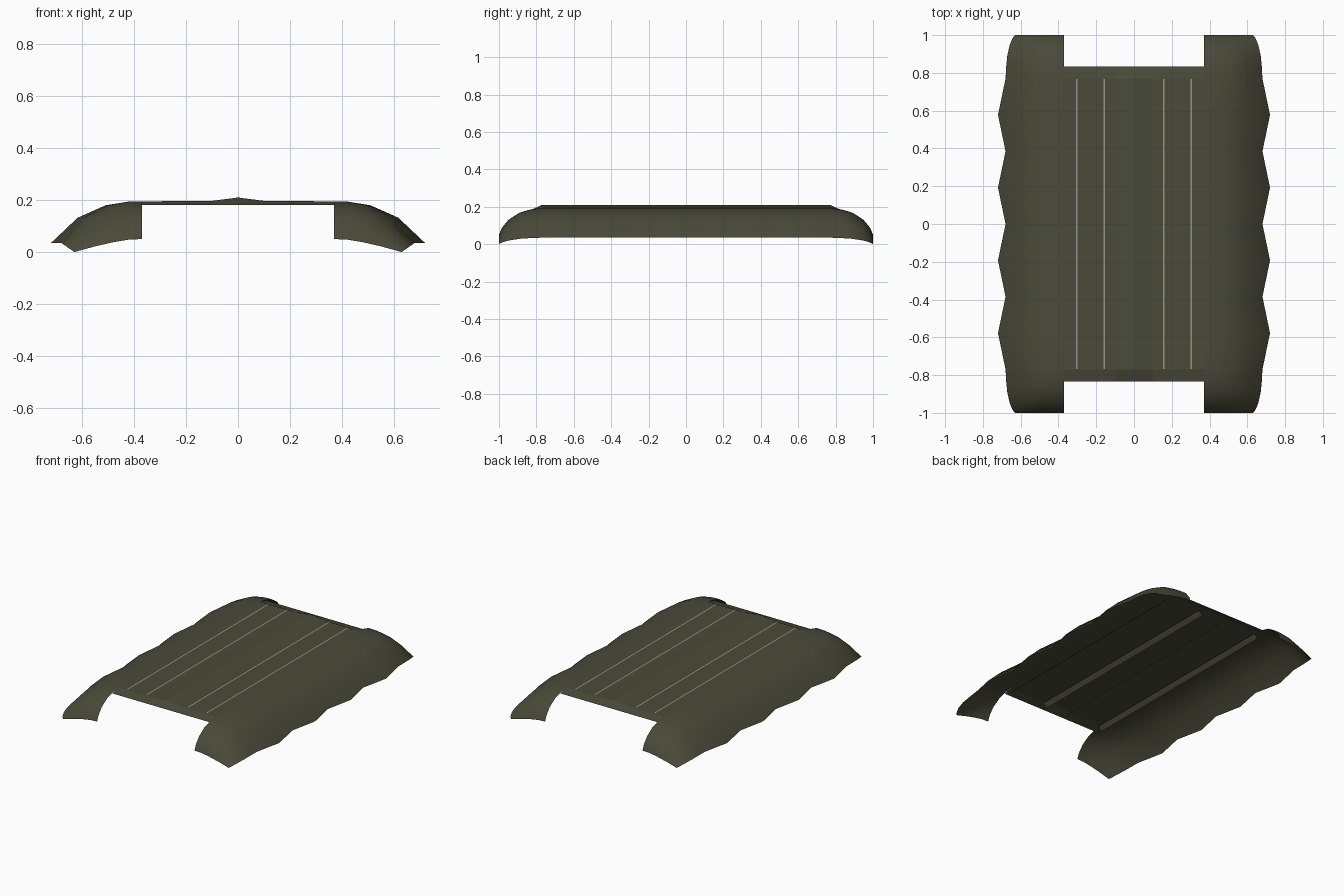
import bpy, math

if "Cube" in bpy.data.objects:
    bpy.data.objects.remove(bpy.data.objects["Cube"])

def material(name, rgb):
    m = bpy.data.materials.new(name)
    m.diffuse_color = (*rgb, 1)
    m.use_nodes = True
    m.node_tree.nodes["Principled BSDF"].inputs["Base Color"].default_value = m.diffuse_color
    return m

OLIVE = material("olive_drab", (0.068, 0.068, 0.042))
GREY = material("light_grey", (0.30, 0.30, 0.28))

def sheet(name, rows, mat, smooth=False):
    """Skin rows of points (y rising by row, x rising along a row) facing up."""
    n = len(rows[0])
    verts = [p for r in rows for p in r]
    faces = [(i*n + j, i*n + j + 1, (i+1)*n + j + 1, (i+1)*n + j)
             for i in range(len(rows) - 1) for j in range(n - 1)]
    me = bpy.data.meshes.new(name)
    me.from_pydata(verts, [], faces)
    me.materials.append(mat)
    ob = bpy.data.objects.new(name, me)
    bpy.context.collection.objects.link(ob)
    if smooth:
        bpy.context.view_layer.objects.active = ob
        ob.select_set(True)
        bpy.ops.object.shade_smooth_by_angle(angle=math.radians(35))
        ob.select_set(False)
    return ob

def strip(name, a, b, y, mat):
    """Long strip between two (x, z) points."""
    a, b = sorted((a, b))
    return sheet(name, [[(x, s*y, z) for x, z in (a, b)] for s in (-1, 1)], mat)

# central deck with low ridge and sloping ends
deck = [(-0.37, 0.195), (-0.1, 0.197), (0, 0.21), (0.1, 0.197), (0.37, 0.195)]
sheet("deck", [[(x, y, z if abs(y) < 0.8 else 0.181) for x, z in deck]
               for y in (-0.835, -0.77, 0.77, 0.835)], OLIVE)

# draped side covers: cross-section blends to a low profile at each end
MAIN = [(0.37, 0.195), (0.42, 0.194), (0.50, 0.18), (0.595, 0.132), (0.68, 0.035)]
END = [(0.37, 0.050), (0.42, 0.048), (0.48, 0.038), (0.55, 0.022), (0.63, 0.0)]
ends = [(0.77, 0), (0.835, 0.07), (0.89, 0.18), (0.95, 0.45), (0.985, 0.75), (1.0, 1.0)]
stations = [(-y, t, 0) for y, t in reversed(ends)]
stations += [(0.1925*k, 0, abs(k) % 2) for k in range(-3, 4)]
stations += [(y, t, 0) for y, t in ends]

for side, s in (("left", -1), ("right", 1)):
    rows = []
    for y, t, bulge in stations:
        row = []
        for j, ((x0, z0), (x1, z1)) in enumerate(zip(MAIN, END)):
            x = x0 + (x1 - x0)*t + bulge*0.04*(j/4)**2
            row.append((s*x, y, z0 + (z1 - z0)*t))
        rows.append(row if s > 0 else row[::-1])
    sheet(side + "_side_cover", rows, OLIVE, True)

    # shallow raised panel with two bright seams
    strip(side + "_panel", (s*0.12, 0.1995), (s*0.338, 0.1985), 0.768, OLIVE)
    for k, x in (("inner", 0.158), ("outer", 0.302)):
        strip(f"{side}_{k}_seam", (s*(x - 0.004), 0.2015), (s*(x + 0.004), 0.2015), 0.768, GREY)

    # angled flaps hanging under the deck
    strip(side + "_inner_flap", (s*0.107, 0.181), (s*0.08, 0.152), 0.77, OLIVE)
    strip(side + "_outer_flap", (s*0.352, 0.181), (s*0.377, 0.152), 0.77, OLIVE)
